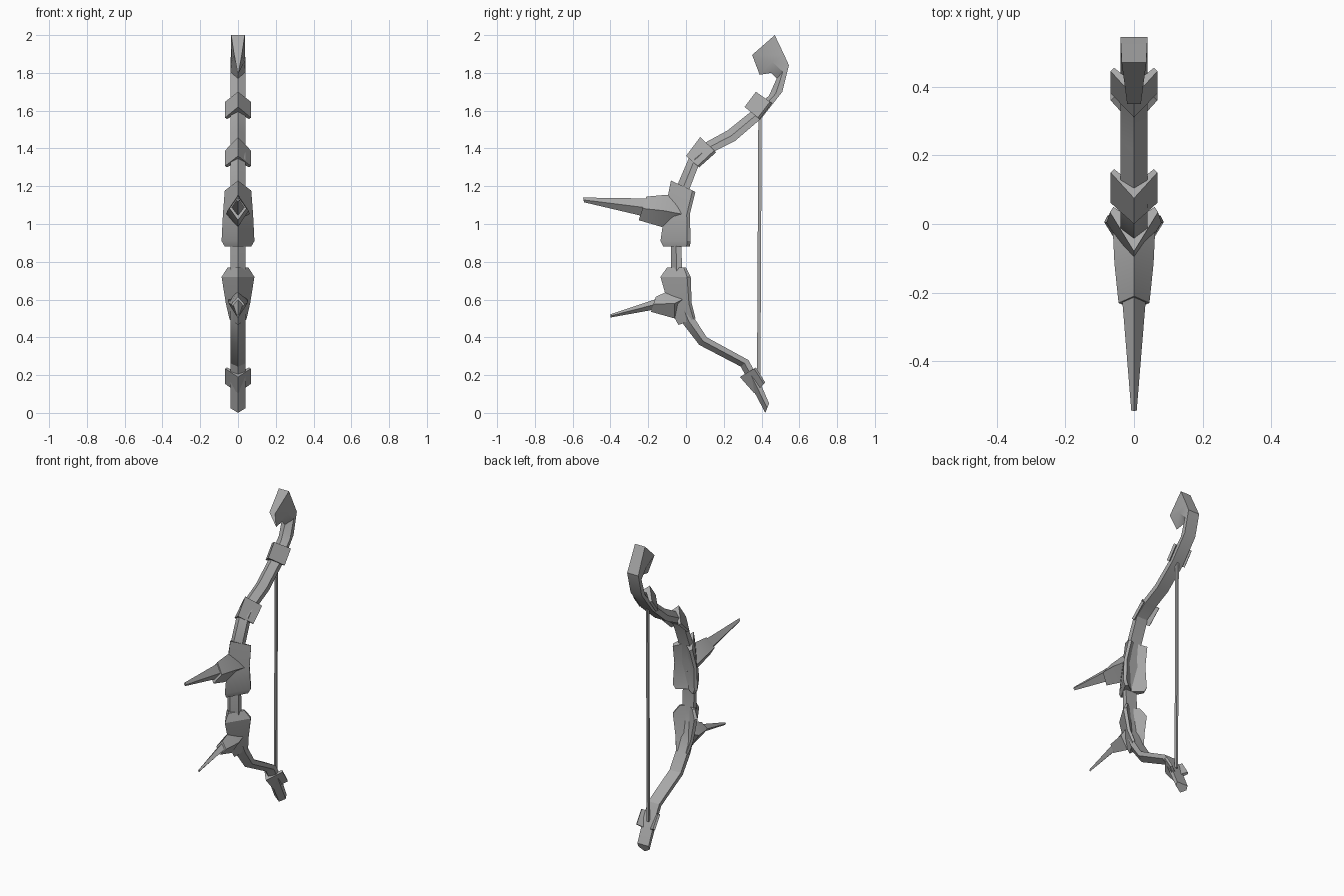
import bpy, bmesh
from mathutils import Vector
from math import radians

if "Cube" in bpy.data.objects:
    bpy.data.objects.remove(bpy.data.objects["Cube"])

grey = bpy.data.materials.new("plain grey")
grey.diffuse_color = (0.4, 0.4, 0.4, 1)
grey.use_nodes = True
grey.node_tree.nodes["Principled BSDF"].inputs["Base Color"].default_value = (0.4, 0.4, 0.4, 1)


def loft(name, rings):
    """Skin a list of equal-sized rings and close both ends."""
    bm = bmesh.new()
    rows = [[bm.verts.new(p) for p in ring] for ring in rings]
    n = len(rows[0])
    for a, b in zip(rows, rows[1:]):
        for i in range(n):
            j = (i + 1) % n
            bm.faces.new((a[i], a[j], b[j], b[i]))
    bm.faces.new(rows[0])
    bm.faces.new(rows[-1])
    bmesh.ops.recalc_face_normals(bm, faces=bm.faces)
    mesh = bpy.data.meshes.new(name)
    bm.to_mesh(mesh)
    bm.free()
    obj = bpy.data.objects.new(name, mesh)
    bpy.context.collection.objects.link(obj)
    mesh.materials.append(grey)
    bpy.ops.object.select_all(action='DESELECT')
    obj.select_set(True)
    bpy.context.view_layer.objects.active = obj
    bpy.ops.object.shade_smooth_by_angle(angle=radians(28))
    return obj


def at(x, yz):
    return Vector((x, yz[0], yz[1]))


def limb_ring(back, front, w, side=None, side_w=None):
    """Flat back, straight sides and a ridge along the front."""
    b, f = Vector(back), Vector(front)
    s = Vector(side) if side else b.lerp(f, 0.5)
    sw = side_w or w
    return [at(-w, b), at(w, b), at(sw, s), at(0, f), at(-sw, s)]


def chevron_ring(apex, wing, w, notch):
    """V-shaped section pointing forward, hollowed at the back."""
    a, b = Vector(apex), Vector(wing)
    edge = a.lerp(b, 0.88)
    return [at(0, a), at(w, edge), at(w - 0.01, b), at(0, a.lerp(b, notch)),
            at(-w + 0.01, b), at(-w, edge)]


def diamond_ring(top, bottom, w):
    t, b = Vector(top), Vector(bottom)
    m = t.lerp(b, 0.5)
    return [at(0, t), at(w, m), at(0, b), at(-w, m)]


# Curved body of the bow, bottom to top: back edge, front ridge
path = [
    ((.44, .05), (.42, 0)), ((.375, .20), (.33, .17)),
    ((.33, .28), (.29, .245)), ((.11, .40), (.07, .36)),
    ((.045, .50), (-.015, .47)), ((0, .60), (-.06, .58)),
    ((-.02, .74), (-.08, .74)), ((-.025, .90), (-.08, .90)),
    ((0, 1.08), (-.07, 1.10)), ((.02, 1.19), (-.04, 1.22)),
    ((.075, 1.33), (.02, 1.36)), ((.14, 1.38), (.10, 1.43)),
    ((.26, 1.44), (.22, 1.495)), ((.40, 1.56), (.35, 1.60)),
    ((.51, 1.70), (.44, 1.68)), ((.545, 1.84), (.48, 1.77)),
]
rings = [limb_ring(b, f, 0.04) for b, f in path]
rings.append(limb_ring((.52, 1.895), (.45, 1.80), .038, (.455, 1.86), .034))
rings.append(limb_ring((.47, 2.0), (.39, 1.79), .036, (.35, 1.895), .02))
loft("bow_limbs", rings)

# Chevron collars: apex and wing at one end, then at the other
collars = {
    "upper_collar": [((.31, 1.62), (.39, 1.555)), ((.37, 1.70), (.455, 1.64))],
    "middle_collar": [((0, 1.36), (.07, 1.30)), ((.075, 1.46), (.16, 1.38))],
    "lower_collar": [((.36, .105), (.42, .16)), ((.285, .19), (.37, .24))],
}
for name, ends in collars.items():
    loft(name, [chevron_ring(a, b, 0.068, 0.45) for a, b in ends])

# Armoured sleeves either side of the hand grip
upper = [((-.12, .88), (.02, .88), .07), ((-.135, .91), (.025, .91), .087),
         ((-.115, 1.05), (.02, 1.05), .08), ((-.08, 1.23), (.05, 1.17), .07)]
lower = [((-.04, .465), (.05, .50), .045), ((-.09, .56), (.03, .58), .064),
         ((-.135, .72), (.025, .72), .087), ((-.10, .77), (0, .77), .055)]
for name, rows in (("upper_sleeve", upper), ("lower_sleeve", lower)):
    loft(name, [chevron_ring(a, b, w, 0.68) for a, b, w in rows])

# Forward spikes and the sockets that hold them
loft("upper_socket", [diamond_ring((-.21, 1.145), (-.25, 1.02), .045),
                      diamond_ring((-.10, 1.155), (-.13, .985), .057),
                      diamond_ring((-.01, 1.10), (-.01, 1.0), .062)])
loft("upper_spike", [diamond_ring((-.545, 1.14), (-.54, 1.115), .008),
                     diamond_ring((-.20, 1.135), (-.20, 1.035), .036)])
loft("lower_socket", [diamond_ring((-.16, .615), (-.185, .535), .035),
                      diamond_ring((-.06, .66), (-.06, .50), .05),
                      diamond_ring((-.02, .63), (-.02, .57), .05)])
loft("lower_spike", [diamond_ring((-.40, .522), (-.40, .505), .006),
                     diamond_ring((-.15, .605), (-.15, .55), .027)])

# Thin bowstring between the outer collars
loft("bowstring", [[(x, y + d, z) for x, d in
                    ((-.006, -.009), (.006, -.009), (.006, .009), (-.006, .009))]
                   for y, z in ((.385, .18), (.392, 1.60))])
